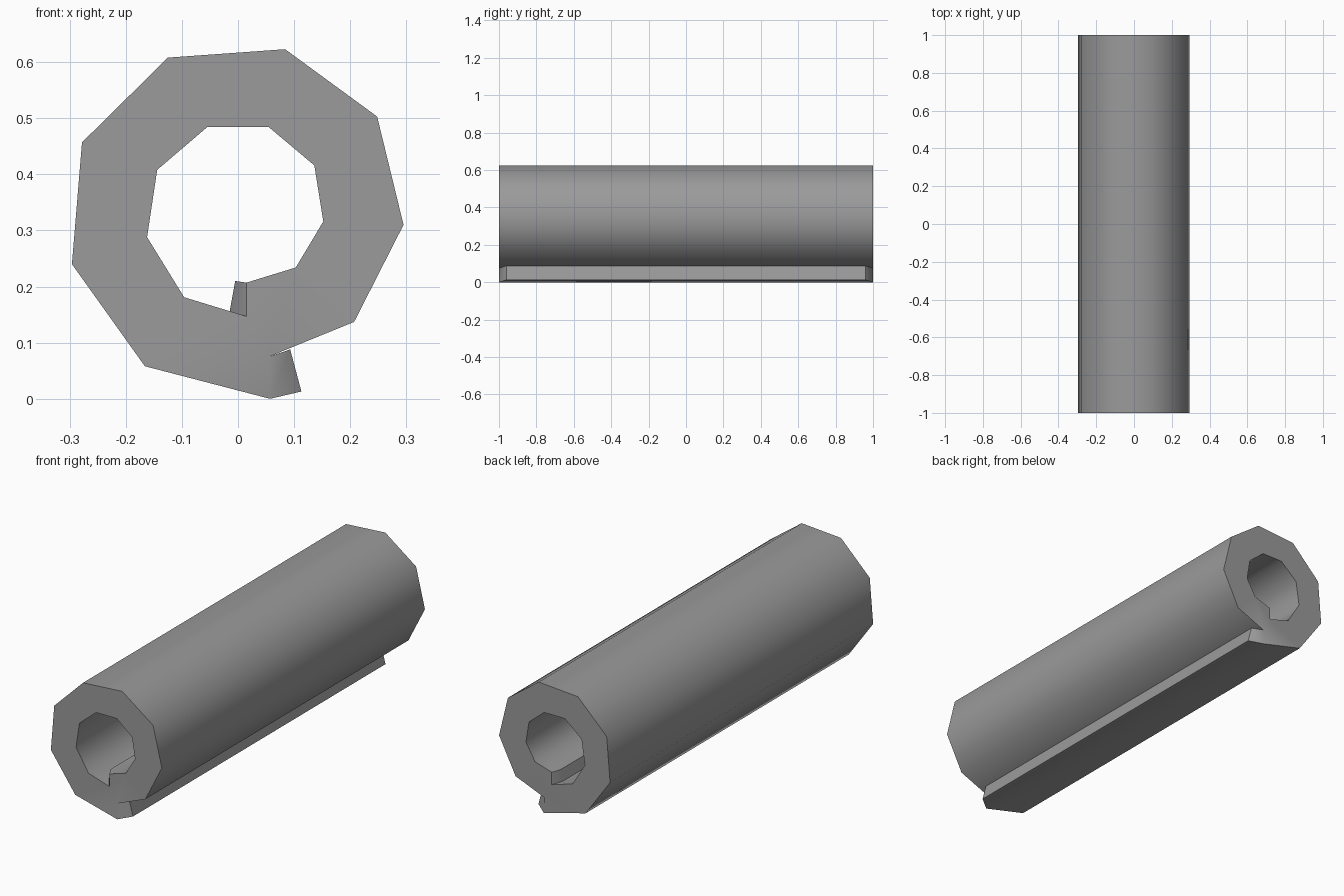
import bpy, bmesh, math

if "Cube" in bpy.data.objects:
    bpy.data.objects.remove(bpy.data.objects["Cube"])

# Rolled sheet seen end-on (x, z): outside starts where the flap lifts off
OUTER = [(0.055, 0.075), (0.207, 0.137), (0.295, 0.31), (0.248, 0.503), (0.084, 0.623),
         (-0.125, 0.608), (-0.278, 0.457), (-0.296, 0.24), (-0.166, 0.058), (0.057, 0.0)]
INNER = [(0.015, 0.207), (0.103, 0.234), (0.152, 0.316), (0.136, 0.416), (0.055, 0.484),
         (-0.055, 0.484), (-0.144, 0.408), (-0.162, 0.288), (-0.096, 0.181), (0.015, 0.147)]
# Tapered ends of the sheet: they continue from last point to first point of each loop
OUTER_TIP = [(0.113, 0.013), (0.093, 0.088)]
INNER_TIP = [(-0.015, 0.155), (-0.005, 0.21)]
HALF, TIP_HALF = 1.0, 0.96

bm = bmesh.new()


def ends(points, half):
    """Front and back vertices for each profile point."""
    return [[bm.verts.new((x, y, z)) for x, z in points] for y in (-half, half)]


rims = ([], [])
for loop, tip in ((OUTER, OUTER_TIP), (INNER, INNER_TIP)):
    body, flap = ends(loop, HALF), ends(tip, TIP_HALF)
    # Long walls, running round the roll and out along the flap
    front, back = body[0] + flap[0], body[1] + flap[1]
    n = len(front)
    for i in range(n):
        j = (i + 1) % n
        bm.faces.new((front[i], front[j], back[j], back[i]))
    # Slanted flap ends, and the rim edges for the flat ends
    for side in (0, 1):
        b, f = body[side], flap[side]
        bm.faces.new((b[-1], f[0], f[1], b[0]))
        for i in range(len(b)):
            e = bm.edges.get((b[i - 1], b[i]))
            rims[side].append(e or bm.edges.new((b[i - 1], b[i])))

# Flat ring-shaped ends
for rim in rims:
    bmesh.ops.triangle_fill(bm, edges=rim, use_beauty=True, use_dissolve=False)
bmesh.ops.recalc_face_normals(bm, faces=bm.faces[:])

mesh = bpy.data.meshes.new("rolled_mat")
bm.to_mesh(mesh)
bm.free()
mat_roll = bpy.data.objects.new("rolled_mat", mesh)
bpy.context.collection.objects.link(mat_roll)

# Dark grey fabric
fabric = bpy.data.materials.new("dark_grey")
fabric.diffuse_color = (0.325, 0.325, 0.325, 1)
fabric.use_nodes = True
fabric.node_tree.nodes["Principled BSDF"].inputs["Base Color"].default_value = fabric.diffuse_color
mesh.materials.append(fabric)

# Smooth round the roll, sharp at the ends and flap corners
bpy.context.view_layer.objects.active = mat_roll
mat_roll.select_set(True)
bpy.ops.object.shade_smooth_by_angle(angle=math.radians(45))
